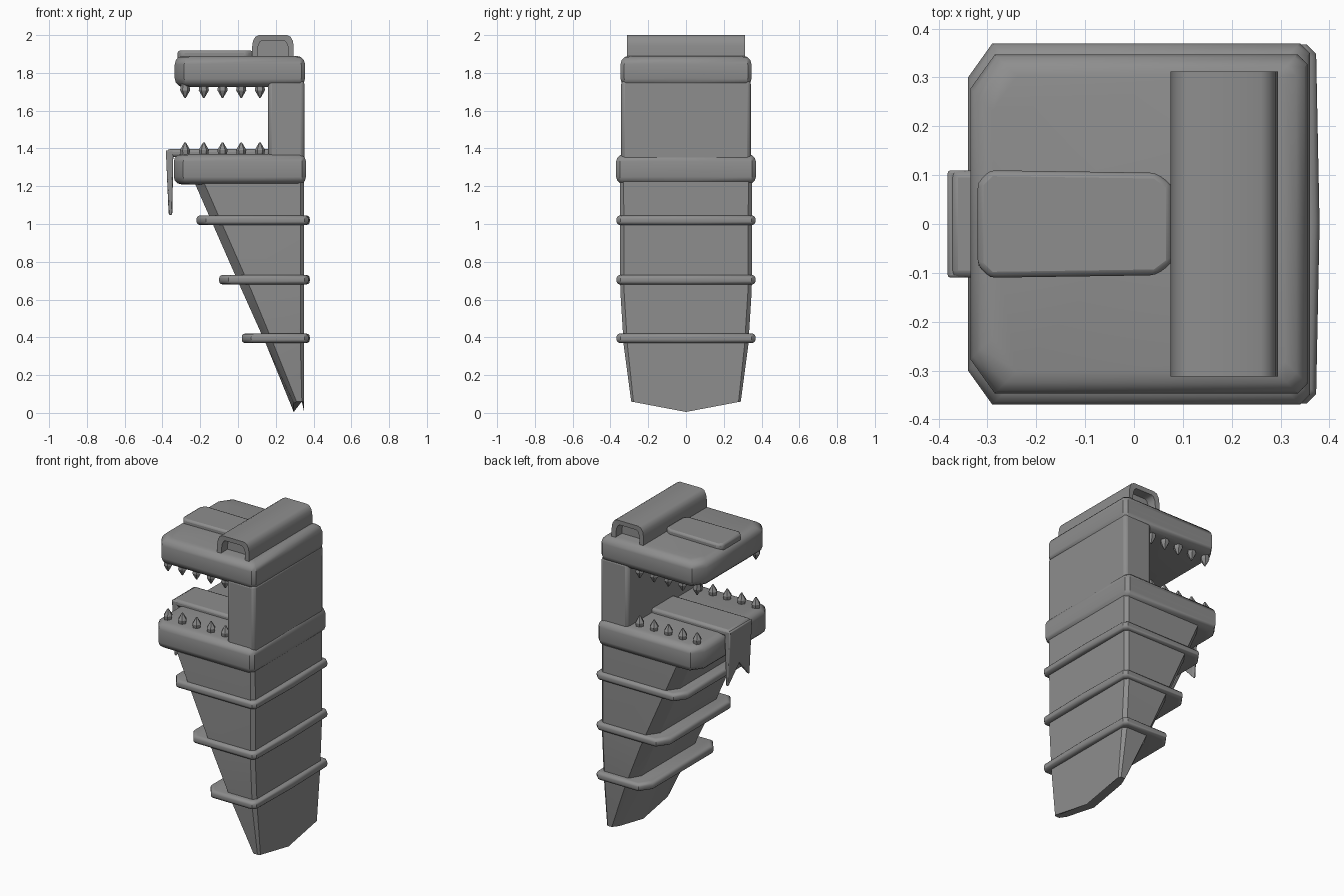
import bpy, bmesh
from math import radians, sin, cos, pi

cube = bpy.data.objects.get("Cube")
if cube:
    bpy.data.objects.remove(cube, do_unlink=True)

grey = bpy.data.materials.new("mid grey")
grey.use_nodes = True
COLOUR = (0.27, 0.27, 0.27, 1)
grey.diffuse_color = COLOUR
grey.node_tree.nodes["Principled BSDF"].inputs["Base Color"].default_value = COLOUR


def finish(name, bm, bevel=0, angle=35):
    bmesh.ops.recalc_face_normals(bm, faces=bm.faces)
    mesh = bpy.data.meshes.new(name)
    bm.to_mesh(mesh)
    bm.free()
    mesh.materials.append(grey)
    ob = bpy.data.objects.new(name, mesh)
    bpy.context.collection.objects.link(ob)
    if bevel:
        mod = ob.modifiers.new("soft edges", "BEVEL")
        mod.width, mod.segments = bevel, 2
        mod.limit_method, mod.angle_limit = "ANGLE", radians(30)
    bpy.ops.object.select_all(action="DESELECT")
    ob.select_set(True)
    bpy.context.view_layer.objects.active = ob
    bpy.ops.object.shade_smooth_by_angle(angle=radians(angle))
    return ob


def loft(name, loops, bevel=0, angle=35):
    """Skin a stack of equal-length point loops and cap both ends."""
    bm = bmesh.new()
    rows = [[bm.verts.new(p) for p in loop] for loop in loops]
    n = len(rows[0])
    for a, b in zip(rows, rows[1:]):
        for i in range(n):
            j = (i + 1) % n
            bm.faces.new((a[i], a[j], b[j], b[i]))
    bm.faces.new(rows[0])
    bm.faces.new(rows[-1])
    return finish(name, bm, bevel, angle)


def outline(x0, x1, hy, z, cx=0.05, cy=0.07, back=0.02, bow=0.0, tip=0.0):
    """Ten-sided plan: wide corner cuts at -x, small ones at +x."""
    half = [(x1 + bow, 0), (x1, hy - back), (x1 - back, hy), (x0 + cx, hy), (x0, hy - cy), (x0, 0)]
    pts = half + [(x, -y) for x, y in half[-2:0:-1]]
    return [(x, y, z + tip * abs(y) / hy) for x, y in pts]


def slab(name, x0, x1, hy, z0, z1, r, **kw):
    """Plan outline with rounded top and bottom rims."""
    steps = [(r * (1 - cos(t * pi / 6)), r * (1 - sin(t * pi / 6))) for t in range(4)]
    rings = [(z0 + dz, d) for dz, d in steps] + [(z1 - dz, d) for dz, d in steps[::-1]]
    return loft(name, [outline(x0 + d, x1 - d, hy - d, z, **kw) for z, d in rings], angle=40)


def box(name, x0, x1, y0, y1, z0, z1, bevel):
    return loft(name, [[(x0, y0, z), (x1, y0, z), (x1, y1, z), (x0, y1, z)] for z in (z0, z1)], bevel)


# Tapering body with a pointed lower edge
loft("tapered_body", [
    outline(0.295, 0.35, 0.29, 0.005, cx=0.015, cy=0.05, back=0.012, tip=0.055),
    outline(0.15, 0.35, 0.33, 0.36, cx=0.04, cy=0.07),
    outline(0.02, 0.35, 0.348, 0.65),
    outline(-0.235, 0.35, 0.35, 1.23)], angle=30)

# Raised bands around the body
for name, x0, z in (("lower_band", 0.02, 0.395), ("middle_band", -0.10, 0.705), ("upper_band", -0.22, 1.02)):
    slab(name, x0, 0.373, 0.368, z - 0.025, z + 0.025, 0.018, bow=0.007)

# Jaws and the wall that joins them
slab("lower_jaw", -0.34, 0.36, 0.37, 1.21, 1.37, 0.04)
slab("upper_jaw", -0.335, 0.355, 0.347, 1.725, 1.89, 0.045)
box("rear_wall", 0.16, 0.352, -0.343, 0.343, 1.33, 1.76, 0.02)

# Pointed teeth along both sides of each jaw
PROFILE = ((-0.02, 0.02), (0.022, 0.027), (0.062, 0.004))
for jaw, base, way in (("lower", 1.37, 1), ("upper", 1.73, -1)):
    for side, y in (("left", 0.29), ("right", -0.29)):
        for k in range(5):
            x = -0.28 + k * 0.099
            loops = [[(x + r * cos(a * pi / 3), y + r * sin(a * pi / 3), base + way * h)
                      for a in range(6)] for h, r in PROFILE]
            loft(f"{jaw}_{side}_tooth_{k + 1}", loops, angle=25)

# Tongue lying on the lower jaw, with a forked end hanging outside
box("tongue_top", -0.375, 0.17, -0.11, 0.11, 1.355, 1.397, 0.015)
fork = [(-0.11, 1.39), (0.11, 1.39), (0.105, 1.045), (0, 1.16), (-0.105, 1.045)]
loft("tongue_fork", [[(x + s * 0.015 * (1.39 - z) / 0.345, y, z) for y, z in fork]
                     for x, s in ((-0.382, 1), (-0.342, -0.4))], 0.006)

# Plate on the upper jaw
plan = [(-0.32, 0.085), (-0.295, 0.11), (0.045, 0.105), (0.078, 0.08)]
plan += [(x, -y) for x, y in plan[::-1]]
loft("top_plate", [[(x, y, z) for x, y in plan] for z in (1.87, 1.918)], 0.012)


# Arched cover with recessed ends
def arch(half, top, y):
    arc = [(0.185 + half * sx * (1 - 0.32 * (1 - cos(t))), top - 0.06 * (1 - sin(t)))
           for sx, angles in ((1, (0, pi / 6, pi / 3, pi / 2)), (-1, (pi / 2, pi / 3, pi / 6, 0)))
           for t in angles]
    return [(x, y, z) for x, z in [(0.185 + half, 1.87)] + arc + [(0.185 - half, 1.87)]]


loft("arched_cover", [arch(0.082, 1.972, -0.25), arch(0.082, 1.972, -0.31),
                      arch(0.11, 2.0, -0.312), arch(0.11, 2.0, 0.312),
                      arch(0.082, 1.972, 0.31), arch(0.082, 1.972, 0.25)], angle=40)
